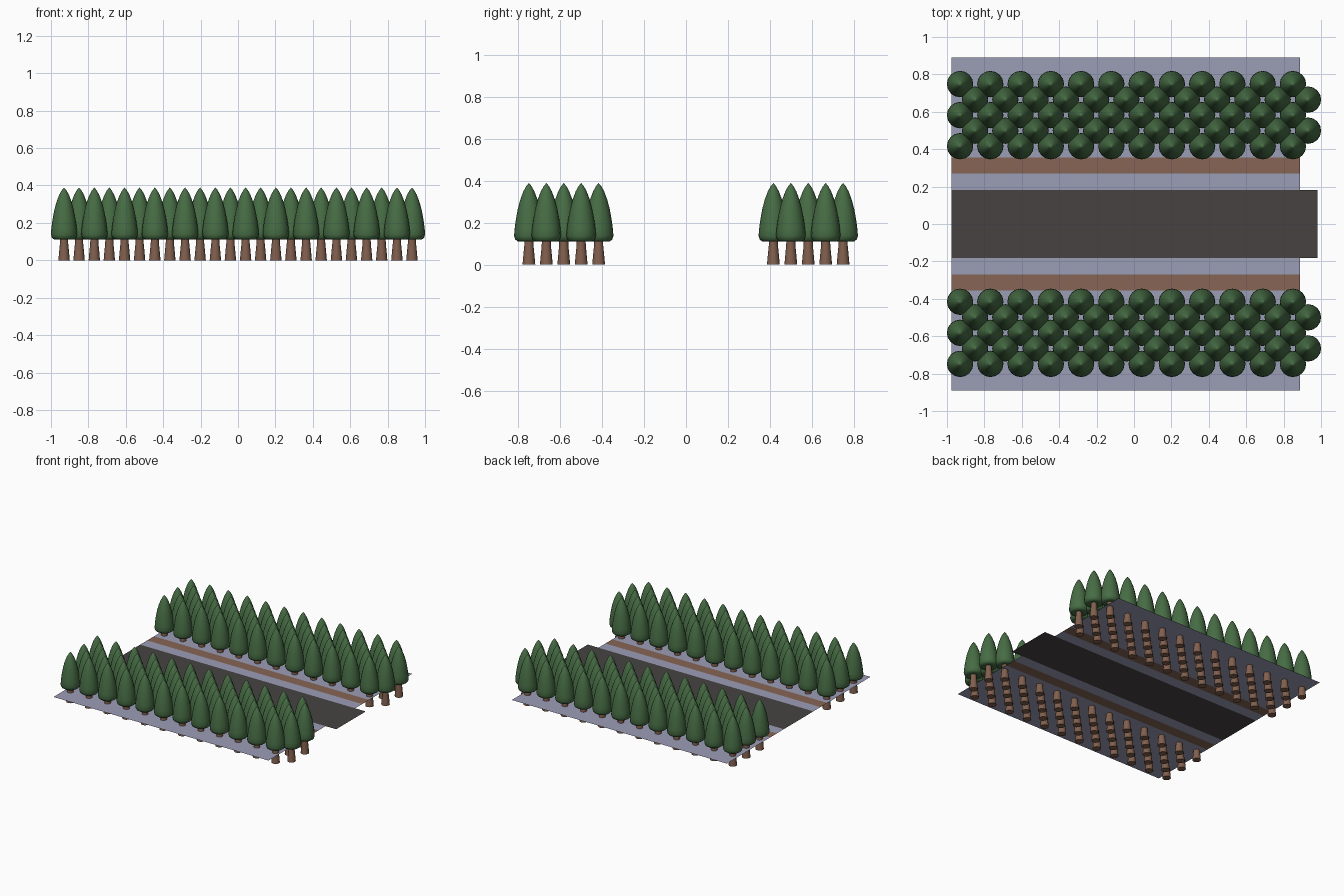
import bpy, bmesh, math

if "Cube" in bpy.data.objects:
    bpy.data.objects.remove(bpy.data.objects["Cube"])


def material(name, rgb):
    m = bpy.data.materials.new(name)
    m.diffuse_color = (*rgb, 1)
    m.use_nodes = True
    m.node_tree.nodes["Principled BSDF"].inputs["Base Color"].default_value = m.diffuse_color
    return m


LEAF = material("leaf green", (0.062, 0.15, 0.058))
BARK = material("bark brown", (0.22, 0.115, 0.075))
PAVING = material("blue grey paving", (0.33, 0.34, 0.47))
PATH = material("path brown", (0.24, 0.13, 0.09))
ROAD = material("road charcoal", (0.063, 0.055, 0.055))


def lathe(name, profile, sides, mat):
    """Closed surface of revolution; radius 0 makes a pole."""
    bm = bmesh.new()
    rings = []
    for r, z in profile:
        if r == 0:
            rings.append([bm.verts.new((0, 0, z))] * sides)
        else:
            rings.append([bm.verts.new((r * math.cos(2 * math.pi * i / sides),
                                        r * math.sin(2 * math.pi * i / sides), z))
                          for i in range(sides)])
    for a, b in zip(rings, rings[1:]):
        for i in range(sides):
            j = (i + 1) % sides
            vs = list(dict.fromkeys([a[i], a[j], b[j], b[i]]))
            bm.faces.new(vs).smooth = True
    bmesh.ops.recalc_face_normals(bm, faces=bm.faces)
    # keep the trunk ends crisp
    for e in bm.edges:
        if len(e.link_faces) == 2 and e.calc_face_angle() > math.radians(60):
            e.smooth = False
    me = bpy.data.meshes.new(name)
    bm.to_mesh(me)
    bm.free()
    me.materials.append(mat)
    return me


def strips(name, ys, x0, x1, z, mats, pick):
    """Flat ground sheet cut along y; pick(y) chooses the colour."""
    bm = bmesh.new()
    rows = [[bm.verts.new((x, y, z)) for x in (x0, x1)] for y in ys]
    for a, b in zip(rows, rows[1:]):
        f = bm.faces.new((a[0], a[1], b[1], b[0]))
        f.material_index = pick(abs(f.calc_center_median().y))
    me = bpy.data.meshes.new(name)
    bm.to_mesh(me)
    bm.free()
    for m in mats:
        me.materials.append(m)
    ob = bpy.data.objects.new(name, me)
    bpy.context.collection.objects.link(ob)


GROUND_Z = 0.077

# road, slightly longer than the verges
strips("road", (-0.183, 0.183), -0.977, 0.98, GROUND_Z, [ROAD], lambda y: 0)

# paved verges, each with a brown path strip
edges = (0.183, 0.27, 0.355, 0.89)
for side, ys in (("back", edges), ("front", [-y for y in reversed(edges)])):
    strips(side + "_verge", ys, -0.977, 0.888, GROUND_Z, [PAVING, PATH],
           lambda y: 1 if 0.27 < y < 0.355 else 0)

# tree parts shared by all trees
crown = lathe("tree_crown", [(0, 0.122), (0.03, 0.113), (0.052, 0.111), (0.065, 0.12),
                             (0.0705, 0.138), (0.068, 0.17), (0.062, 0.215),
                             (0.053, 0.265), (0.041, 0.31), (0.026, 0.35),
                             (0.012, 0.375), (0, 0.389)], 16, LEAF)
trunk = lathe("tree_trunk", [(0, 0), (0.0305, 0), (0.026, 0.05), (0.022, 0.09),
                             (0.021, 0.13), (0, 0.13)], 12, BARK)

# five staggered rows of twelve trees on each side of the road
for side in (-1, 1):
    for row in range(5):
        y = side * (0.416 + 0.083 * row)
        for col in range(12):
            x = -0.93 + 0.1618 * col + 0.0802 * (row % 2)
            for me in (crown, trunk):
                ob = bpy.data.objects.new(me.name, me)
                ob.location = (x, y, 0)
                bpy.context.collection.objects.link(ob)
